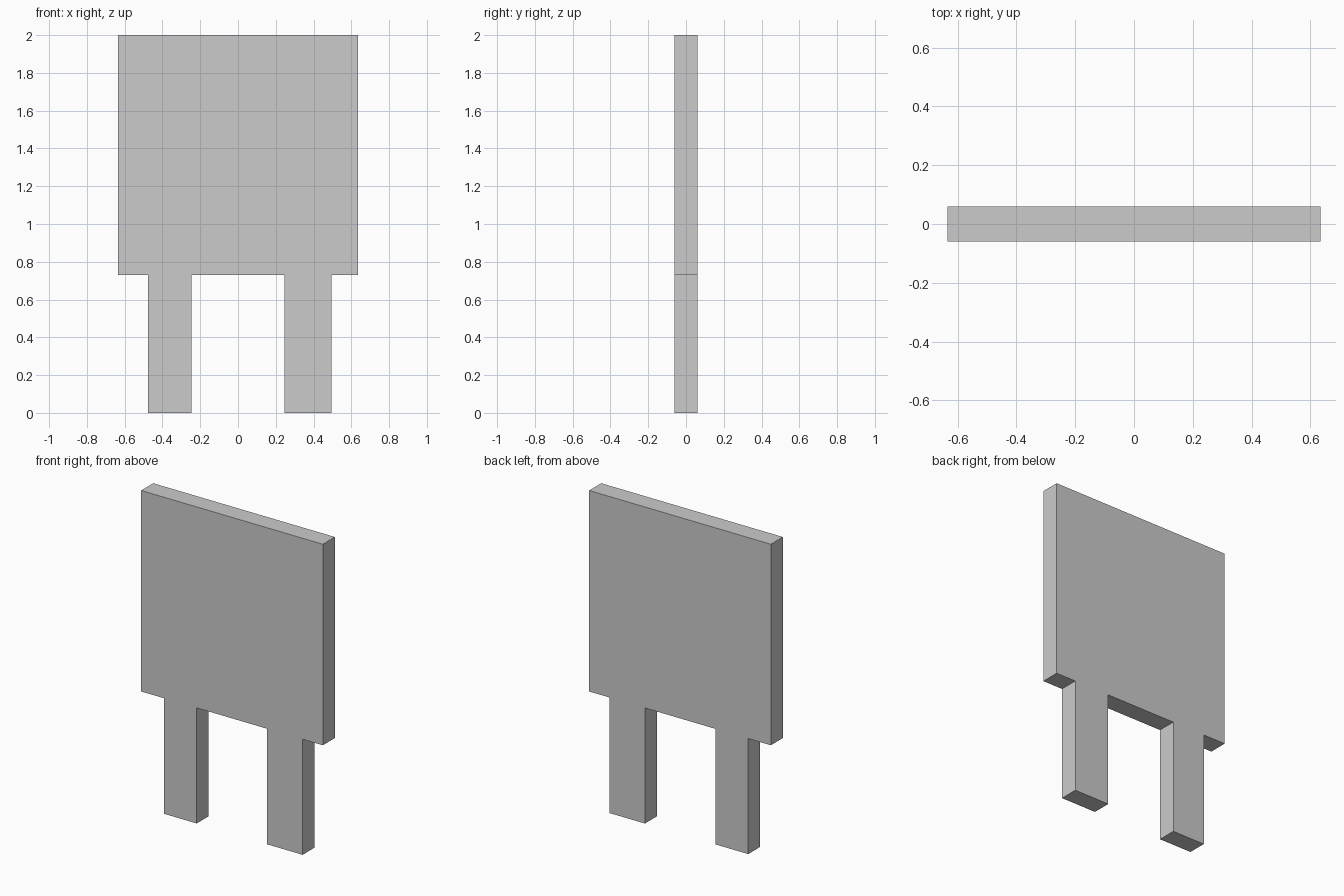
import bpy, bmesh

if "Cube" in bpy.data.objects:
    bpy.data.objects.remove(bpy.data.objects["Cube"])

HALF_DEPTH = 0.06
TOP, SHOULDER = 2.0, 0.73
HALF_WIDTH = 0.635
LEGS = [(-0.477, -0.247), (0.245, 0.494)]   # left and right edge of each leg

# Front outline: square panel, with both legs stepping down to the ground
outline = [(HALF_WIDTH, SHOULDER), (HALF_WIDTH, TOP),
           (-HALF_WIDTH, TOP), (-HALF_WIDTH, SHOULDER)]
for left, right in LEGS:
    outline += [(left, SHOULDER), (left, 0), (right, 0), (right, SHOULDER)]

# Extrude the outline through the thickness as one solid board
bm = bmesh.new()
face = bm.faces.new([bm.verts.new((x, -HALF_DEPTH, z)) for x, z in outline])
extruded = bmesh.ops.extrude_face_region(bm, geom=[face], use_keep_orig=True)
back = [v for v in extruded["geom"] if isinstance(v, bmesh.types.BMVert)]
bmesh.ops.translate(bm, verts=back, vec=(0, 2 * HALF_DEPTH, 0))
bmesh.ops.recalc_face_normals(bm, faces=bm.faces[:])

mesh = bpy.data.meshes.new("panel_with_legs")
bm.to_mesh(mesh)
bm.free()
board = bpy.data.objects.new("panel_with_legs", mesh)
bpy.context.collection.objects.link(board)
